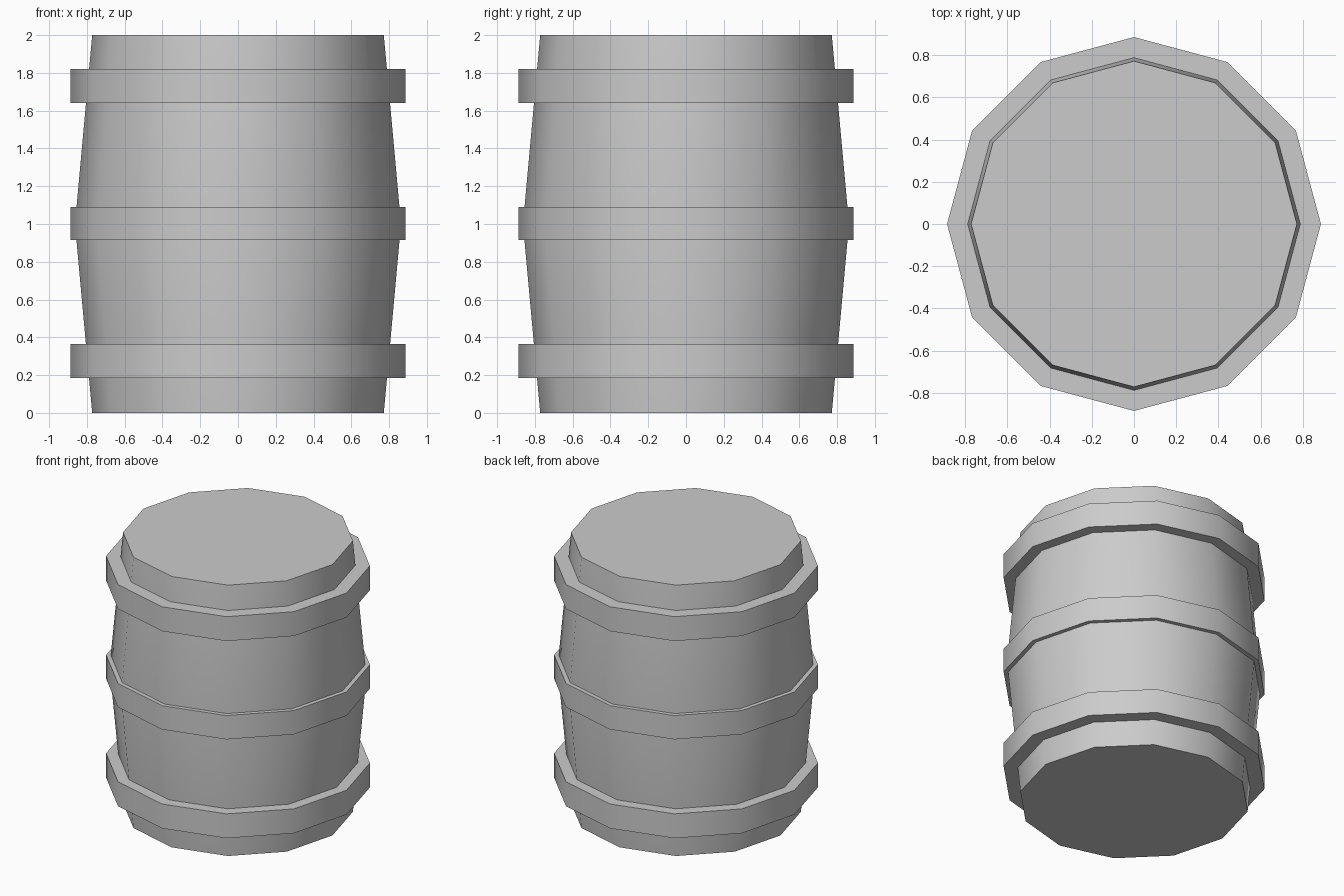
import bpy, bmesh
from math import cos, sin, pi, radians

if "Cube" in bpy.data.objects:
    bpy.data.objects.remove(bpy.data.objects["Cube"])

SIDES = 12


def lathe(name, profile, closed):
    """Revolve (radius, z) points around z; cap the ends or close the profile."""
    bm = bmesh.new()
    rings = [[bm.verts.new((r * cos(2 * pi * i / SIDES), r * sin(2 * pi * i / SIDES), z))
              for i in range(SIDES)] for r, z in profile]
    pairs = list(zip(rings, rings[1:]))
    if closed:
        pairs.append((rings[-1], rings[0]))
    else:
        bm.faces.new(rings[0])
        bm.faces.new(rings[-1])
    for a, b in pairs:
        for i in range(SIDES):
            j = (i + 1) % SIDES
            bm.faces.new((a[i], a[j], b[j], b[i]))
    bmesh.ops.recalc_face_normals(bm, faces=bm.faces)
    mesh = bpy.data.meshes.new(name)
    bm.to_mesh(mesh)
    bm.free()
    ob = bpy.data.objects.new(name, mesh)
    bpy.context.collection.objects.link(ob)
    bpy.ops.object.select_all(action='DESELECT')
    ob.select_set(True)
    bpy.context.view_layer.objects.active = ob
    bpy.ops.object.shade_smooth_by_angle(angle=radians(40))
    return ob


# Bulging barrel body with flat ends
R_END, R_MID = 0.772, 0.863
lathe("barrel_body", [(R_END, 0), (R_MID, 1), (R_END, 2)], False)

# Three hoops, seated slightly into the body
R_HOOP = 0.886
for name, z0, z1 in (("lower_hoop", 0.184, 0.364),
                     ("middle_hoop", 0.914, 1.090),
                     ("upper_hoop", 1.640, 1.820)):
    def inner(z):
        return R_MID - (R_MID - R_END) * abs(z - 1) - 0.01
    lathe(name, [(inner(z0), z0), (R_HOOP, z0), (R_HOOP, z1), (inner(z1), z1)], True)
